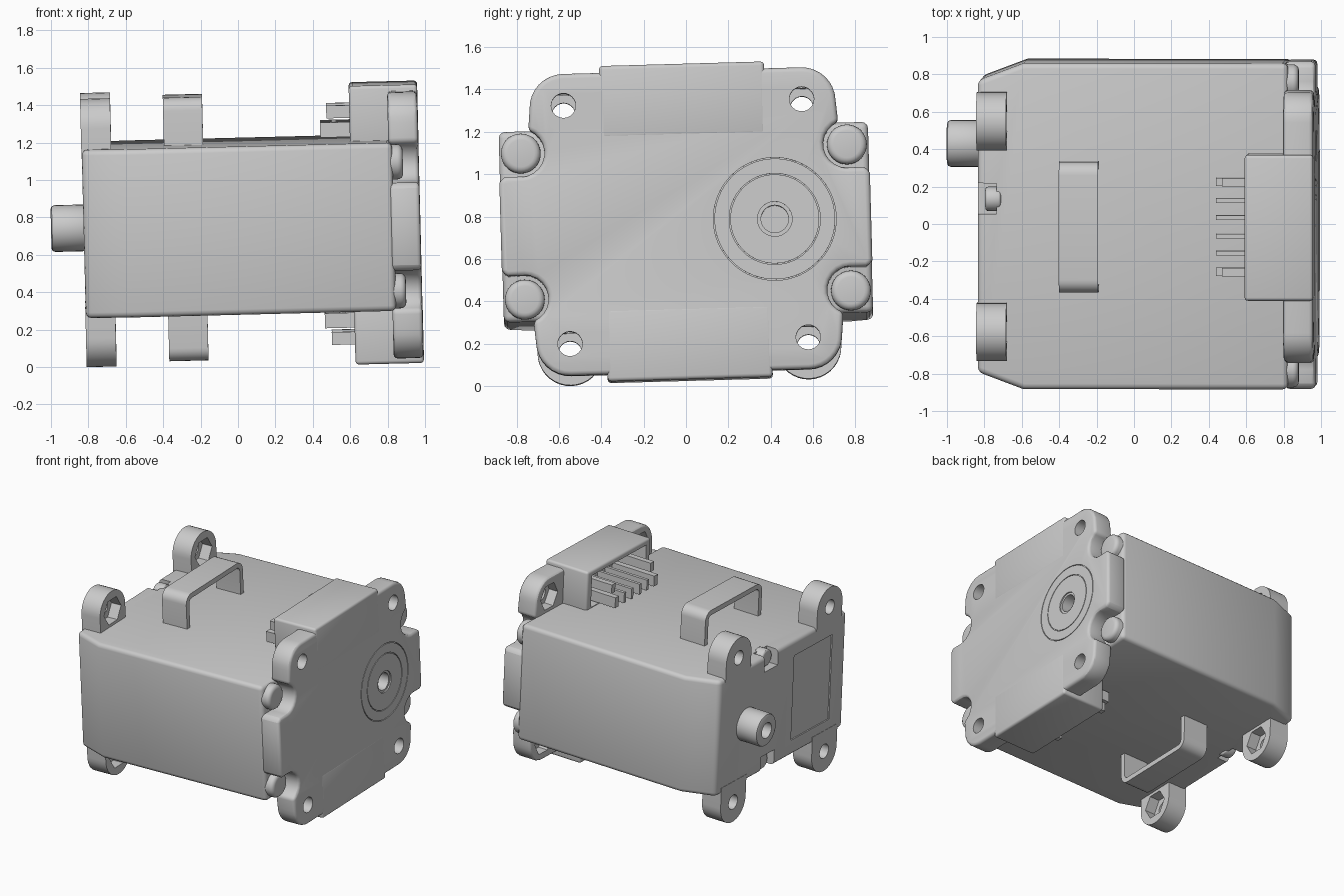
import bpy, bmesh
from math import sin, cos, radians
from mathutils import Matrix

if "Cube" in bpy.data.objects:
    bpy.data.objects.remove(bpy.data.objects["Cube"])

# whole motor leans slightly about x and y
POSE = (Matrix.Translation((0, 0, 0.753)) @ Matrix.Rotation(0.028, 4, 'X')
        @ Matrix.Rotation(-0.025, 4, 'Y'))
SIGNS = (1, -1)
parts = []


def arc(cy, cz, r, a0, a1, n):
    return [(cy + r * cos(radians(a0 + (a1 - a0) * i / n)),
             cz + r * sin(radians(a0 + (a1 - a0) * i / n))) for i in range(n + 1)]


def circle(cy, cz, r, n=32):
    return arc(cy, cz, r, 0, 360, n)[:-1]


def flip(pts, sy, sz):
    return [(sy * y, sz * z) for y, z in pts]


def apply_mods(ob):
    bpy.context.view_layer.objects.active = ob
    for m in list(ob.modifiers):
        bpy.ops.object.modifier_apply(modifier=m.name)


def prism(name, pts, a, b, bevel=0, seg=3, axis='X', keep=True):
    """Extrude a profile from a to b along an axis."""
    bm = bmesh.new()
    put = (lambda p, t: (t, p[0], p[1])) if axis == 'X' else (lambda p, t: (p[0], p[1], t))
    face = bm.faces.new([bm.verts.new(put(p, a)) for p in pts])
    ext = bmesh.ops.extrude_face_region(bm, geom=[face])
    top = [v for v in ext['geom'] if isinstance(v, bmesh.types.BMVert)]
    bmesh.ops.translate(bm, verts=top, vec=put((0, 0), b - a))
    bmesh.ops.recalc_face_normals(bm, faces=bm.faces)
    me = bpy.data.meshes.new(name)
    bm.to_mesh(me)
    bm.free()
    ob = bpy.data.objects.new(name, me)
    bpy.context.collection.objects.link(ob)
    if bevel:
        m = ob.modifiers.new('bevel', 'BEVEL')
        m.width, m.segments, m.limit_method = bevel, seg, 'ANGLE'
        m.angle_limit = radians(40)
        m.use_clamp_overlap = False
        apply_mods(ob)
    if keep:
        parts.append(ob)
    return ob


def rect(y0, y1, z0, z1):
    return [(y0, z0), (y1, z0), (y1, z1), (y0, z1)]


def cut(ob, pts, a, b):
    """Subtract an extruded profile along x."""
    tool = prism('cutter', pts, a, b, keep=False)
    tool.hide_render = True
    m = ob.modifiers.new('cut', 'BOOLEAN')
    m.operation, m.object, m.solver = 'DIFFERENCE', tool, 'EXACT'
    apply_mods(ob)
    bpy.data.objects.remove(tool)


# main housing with chamfered output end
body = prism('housing', [(-.825, -.78), (-.58, -.872), (.835, -.872),
                         (.835, .872), (-.58, .872), (-.825, .78)], -.45, .45, .03, axis='Z')
cut(body, rect(-.61, -.14, -.33, .33), -.9, -.815)      # label recess
for s in SIGNS:
    cut(body, flip(rect(.065, .23, .33, .5), 1, s), -.9, -.725)
    prism('notch_peg', circle(.145, s * .4, .065, 20), -.785, -.7, .015)

# end cover with four lobes and screw clearances
q = ([(.875, .205), (.866, .226), (.845, .235)] + arc(.77, .345, .112, 270, 110, 10)
     + arc(.5625, .5525, .16, 0, 90, 8))
outline = q + flip(q, -1, 1)[::-1] + flip(q, -1, -1) + flip(q, 1, -1)[::-1]
cover = prism('end_cover', outline, .815, .975, .022)
for r0, depth in ((.082, .965), (.065, .88)):           # centre bore
    cut(cover, circle(.42, 0, r0), depth, 1.1)
for r in (.29, .215):                                   # fine ring grooves
    ring = prism('ring', circle(.42, 0, r, 64), .967, 1.05, keep=False)
    cut(ring, circle(.42, 0, r - .005, 64), .9, 1.1)
    m = cover.modifiers.new('groove', 'BOOLEAN')
    m.operation, m.object, m.solver = 'DIFFERENCE', ring, 'EXACT'
    apply_mods(cover)
    bpy.data.objects.remove(ring)

# mounting lugs, nut pockets and cover screws
for sy in SIGNS:
    for sz in SIGNS:
        cy, cz = sy * .5625, sz * .5625
        lug_pts = [(.7175, .4)] + arc(.5625, .5625, .155, 0, 180, 18) + [(.4075, .4)]
        lug = prism('mounting_lug', flip(lug_pts, sy, sz), -.827, -.667)
        cut(lug, circle(cy, cz, .055, 24), -1, 0)
        cut(lug, circle(cy, cz, .105, 6), -.75, -.5)
        cut(cover, circle(cy, cz, .058, 24), .7, 1.1)
        cut(cover, circle(cy, cz, .105, 6), .7, .89)
        prism('cover_screw', circle(sy * .77, sz * .345, .094), .7, .89, .03, 4)

# output shaft boss
boss = prism('shaft_boss', circle(.43, 0, .125), -1.0, -.8, .02, 2)
cut(boss, circle(.43, 0, .06, 24), -1.1, -.9)

# cable guides and connectors on top and bottom
outer = [(.35, .43)] + arc(.28, .635, .07, 0, 90, 6)
inner = [(.312, .43)] + arc(.28, .635, .032, 0, 90, 6)
loop = outer + flip(outer, -1, 1)[::-1] + flip(inner, -1, 1) + inner[::-1]
for s in SIGNS:
    prism('cable_guide', flip(loop, 1, s), -.385, -.175)
    shell = prism('connector_shell', flip(rect(-.39, .39, .40, .745), 1, s), .61, .976, .018)
    cut(shell, flip(rect(-.335, .335, .455, .705), 1, s), .5, .86)
    for y in (-.24, -.14, -.05, .05, .14, .24):
        w = .022 if abs(y) > .2 else .012
        prism('connector_pin', flip(rect(y - w, y + w, .47, .55), 1, s), .452, .87)
    for y in (-.24, .24):
        prism('connector_rail', flip(rect(y - .022, y + .022, .572, .64), 1, s), .487, .87)

# shading and final pose
for ob in parts:
    ob.matrix_world = POSE
    ob.select_set(True)
    bpy.context.view_layer.objects.active = ob
bpy.ops.object.shade_smooth_by_angle(angle=radians(30))
